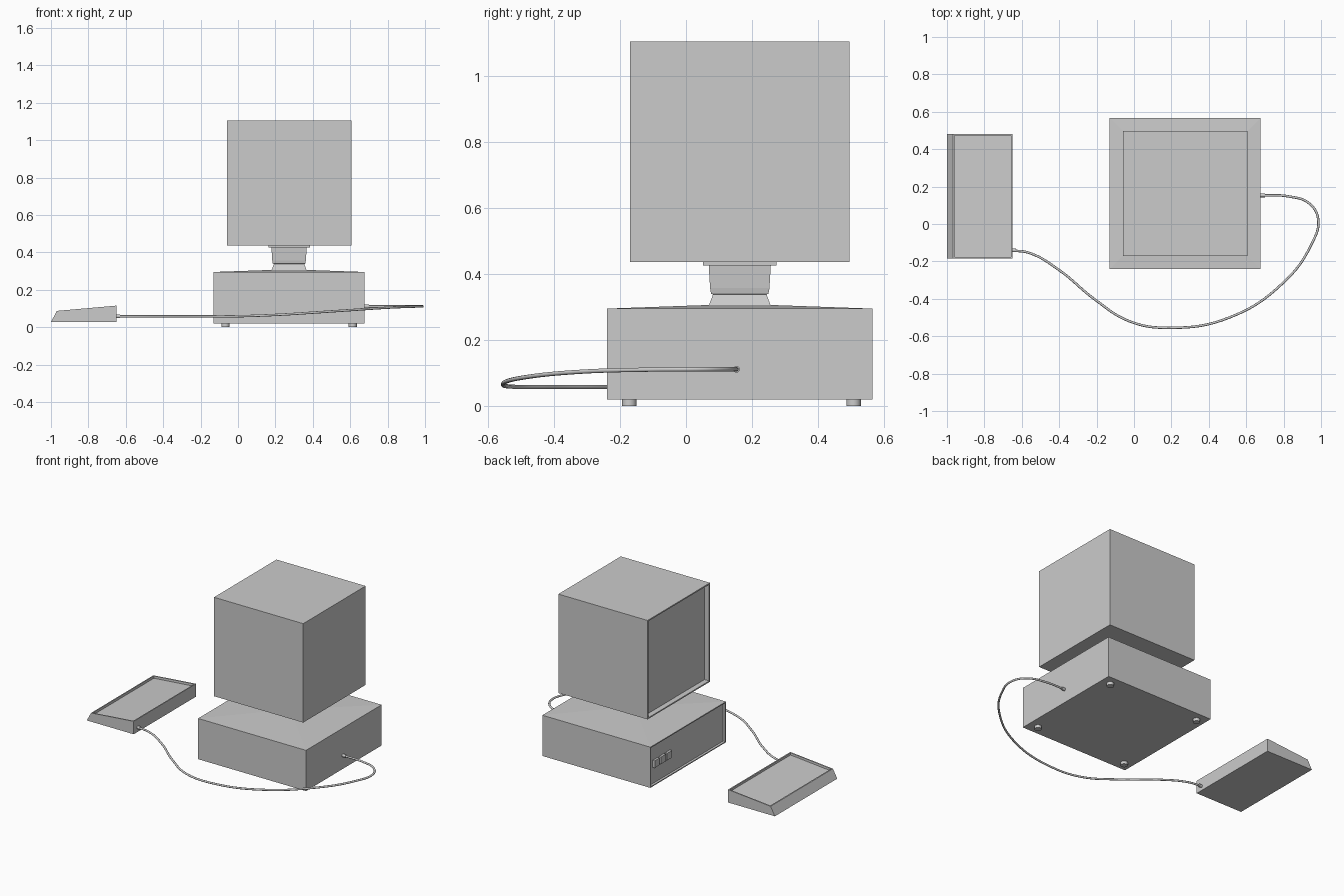
import bpy, bmesh
from mathutils import Vector, Matrix

if "Cube" in bpy.data.objects:
    bpy.data.objects.remove(bpy.data.objects["Cube"])

CX, CY = 0.273, 0.163   # vertical axis of the computer


def finish(bm, name, smooth=False):
    bmesh.ops.recalc_face_normals(bm, faces=bm.faces)
    me = bpy.data.meshes.new(name)
    bm.to_mesh(me)
    bm.free()
    ob = bpy.data.objects.new(name, me)
    bpy.context.collection.objects.link(ob)
    if smooth:
        bpy.context.view_layer.objects.active = ob
        ob.select_set(True)
        bpy.ops.object.shade_smooth_by_angle()
        ob.select_set(False)
    return ob


def add_box(bm, lo, hi):
    lo, hi = Vector(lo), Vector(hi)
    m = Matrix.Translation((lo + hi) / 2) @ Matrix.Diagonal((*(hi - lo), 1))
    bmesh.ops.create_cube(bm, size=1, matrix=m)


def recess(bm, direction, border, depth):
    """Sink a panel into the face that points along direction."""
    bm.normal_update()
    d = Vector(direction)
    face = max(bm.faces, key=lambda f: f.normal.dot(d))
    n = face.normal.copy()
    bmesh.ops.inset_region(bm, faces=[face], thickness=border)
    bmesh.ops.inset_region(bm, faces=[face], thickness=0.0005)
    bmesh.ops.translate(bm, verts=face.verts, vec=-n * depth)


def square_stack(name, sections):
    """Square cross-sections (half width, z) joined bottom to top."""
    bm = bmesh.new()
    rings = [[bm.verts.new((CX + sx * r, CY + sy * r, z))
              for sx, sy in ((-1, -1), (1, -1), (1, 1), (-1, 1))] for r, z in sections]
    for a, b in zip(rings, rings[1:]):
        for i in range(4):
            j = (i + 1) % 4
            bm.faces.new((a[i], a[j], b[j], b[i]))
    bm.faces.new(rings[0])
    bm.faces.new(rings[-1])
    return bm


# Computer case with gently pitched lid and recessed front panel
bm = square_stack("case", [(0.403, 0.02), (0.403, 0.295), (0.095, 0.306)])
recess(bm, (-1, 0, 0), 0.01, 0.015)
finish(bm, "case")

# Three front buttons
bm = bmesh.new()
for i in range(3):
    y = 0.335 + i * 0.066
    add_box(bm, (-0.13, y, 0.137), (-0.112, y + 0.052, 0.185))
finish(bm, "front_buttons")

# Feet
bm = bmesh.new()
for x in (CX - 0.34, CX + 0.34):
    for y in (CY - 0.335, CY + 0.345):
        bmesh.ops.create_cone(bm, cap_ends=True, segments=24, radius1=0.022, radius2=0.022,
                              depth=0.022, matrix=Matrix.Translation((x, y, 0.011)))
finish(bm, "feet", True)

# Neck and mounting plate
finish(square_stack("neck", [(0.094, 0.304), (0.081, 0.338), (0.087, 0.34), (0.09, 0.357),
                             (0.094, 0.425), (0.111, 0.425), (0.111, 0.438)]), "neck")

# Monitor with recessed screen
bm = bmesh.new()
add_box(bm, (CX - 0.333, CY - 0.333, 0.437), (CX + 0.333, CY + 0.333, 1.105))
recess(bm, (-1, 0, 0), 0.012, 0.035)
finish(bm, "monitor")

# Keyboard wedge with sunken key area
bm = bmesh.new()
profile = [(-1.0, 0.028), (-0.65, 0.028), (-0.65, 0.115), (-0.968, 0.087)]
ends = [[bm.verts.new((x, y, z)) for x, z in profile] for y in (-0.185, 0.48)]
bm.faces.new(ends[0])
bm.faces.new(ends[1])
for i in range(4):
    j = (i + 1) % 4
    bm.faces.new((ends[0][i], ends[0][j], ends[1][j], ends[1][i]))
bmesh.ops.recalc_face_normals(bm, faces=bm.faces)
recess(bm, (0, 0, 1), 0.011, 0.015)
finish(bm, "keyboard")

# Cable from keyboard to case
path = [(-0.655, -0.141, 0.058), (-0.558, -0.155, 0.058), (-0.398, -0.248, 0.058),
        (-0.21, -0.403, 0.058), (-0.024, -0.52, 0.058), (0.19, -0.555, 0.065),
        (0.51, -0.5, 0.085), (0.80, -0.312, 0.104), (0.948, -0.11, 0.11),
        (0.985, 0.024, 0.111), (0.937, 0.11, 0.111), (0.83, 0.147, 0.111),
        (0.67, 0.153, 0.111)]
cu = bpy.data.curves.new("cable", "CURVE")
cu.dimensions = "3D"
cu.bevel_depth = 0.0065
cu.bevel_resolution = 3
cu.resolution_u = 8
cu.use_fill_caps = True
sp = cu.splines.new("BEZIER")
sp.bezier_points.add(len(path) - 1)
for p, co in zip(sp.bezier_points, path):
    p.co = co
    p.handle_left_type = p.handle_right_type = "AUTO"
bpy.context.collection.objects.link(bpy.data.objects.new("cable", cu))

# Cable plugs at both ends
bm = bmesh.new()
for x, y, z in ((-0.645, -0.141, 0.058), (0.685, 0.153, 0.111)):
    bmesh.ops.create_cone(bm, cap_ends=True, segments=16, radius1=0.01, radius2=0.01, depth=0.03,
                          matrix=Matrix.Translation((x, y, z)) @ Matrix.Rotation(1.5708, 4, "Y"))
finish(bm, "cable_plugs", True)
